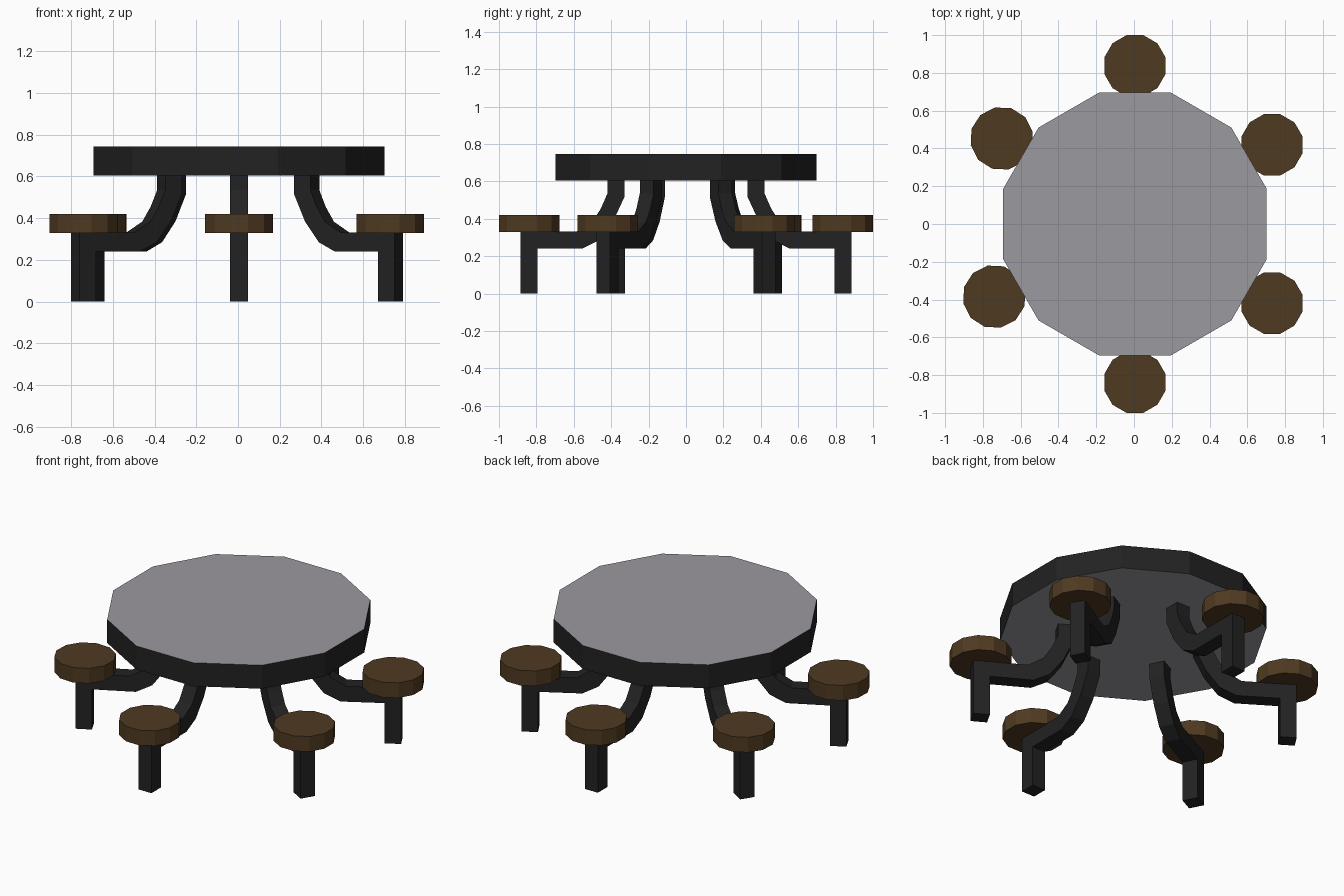
import bpy, bmesh
from math import radians, cos, sin, pi
from mathutils import Matrix

if "Cube" in bpy.data.objects:
    bpy.data.objects.remove(bpy.data.objects["Cube"])

CX = 0.005  # shared centre of table and legs


def material(name, rgb):
    m = bpy.data.materials.new(name)
    m.diffuse_color = (*rgb, 1)
    m.use_nodes = True
    m.node_tree.nodes["Principled BSDF"].inputs["Base Color"].default_value = m.diffuse_color
    return m


GREY = material("grey_top", (0.33, 0.32, 0.35))
BLACK = material("black_metal", (0.016, 0.016, 0.016))
BROWN = material("brown_seat", (0.078, 0.042, 0.0155))


def prism(name, points, depth, mats, matrix):
    """Extrude a closed 2D outline along local z and place it."""
    bm = bmesh.new()
    face = bm.faces.new([bm.verts.new((x, y, 0)) for x, y in points])
    top = bmesh.ops.extrude_face_region(bm, geom=[face])["geom"]
    verts = [v for v in top if isinstance(v, bmesh.types.BMVert)]
    bmesh.ops.translate(bm, vec=(0, 0, depth), verts=verts)
    bmesh.ops.recalc_face_normals(bm, faces=bm.faces)
    # last material goes on the two caps
    for f in bm.faces:
        f.material_index = len(mats) - 1 if abs(f.normal.z) > 0.9 else 0
    bm.transform(matrix)
    me = bpy.data.meshes.new(name)
    bm.to_mesh(me)
    bm.free()
    for m in mats:
        me.materials.append(m)
    ob = bpy.data.objects.new(name, me)
    bpy.context.collection.objects.link(ob)
    return ob


def dodecagon(r):
    return [(r * cos(pi / 12 + i * pi / 6), r * sin(pi / 12 + i * pi / 6)) for i in range(12)]


# Table top: black rim, grey faces
prism("table_top", dodecagon(0.722), 0.14, [BLACK, GREY],
      Matrix.Translation((CX, 0, 0.605)))

# Side profile of a leg: (distance from centre, height)
LEG = [(0.33, 0.61), (0.33, 0.515), (0.39, 0.385), (0.466, 0.285), (0.555, 0.24),
       (0.795, 0.24), (0.795, 0), (0.885, 0), (0.885, 0.332), (0.585, 0.332),
       (0.501, 0.383), (0.455, 0.455), (0.42, 0.535), (0.42, 0.61)]
WIDTH = 0.086
upright = Matrix.Translation((0, WIDTH / 2, 0)) @ Matrix.Rotation(pi / 2, 4, 'X')

# Six legs, each with a round seat; the left pair is turned slightly
for i, angle in enumerate((90, 30, -30, -90, -152.7, 147.3)):
    place = Matrix.Translation((CX, 0, 0)) @ Matrix.Rotation(radians(angle), 4, 'Z')
    prism(f"leg_{i + 1}", LEG, WIDTH, [BLACK], place @ upright)
    prism(f"seat_{i + 1}", dodecagon(0.168), 0.09, [BROWN],
          place @ Matrix.Translation((0.838, 0, 0.33)))
